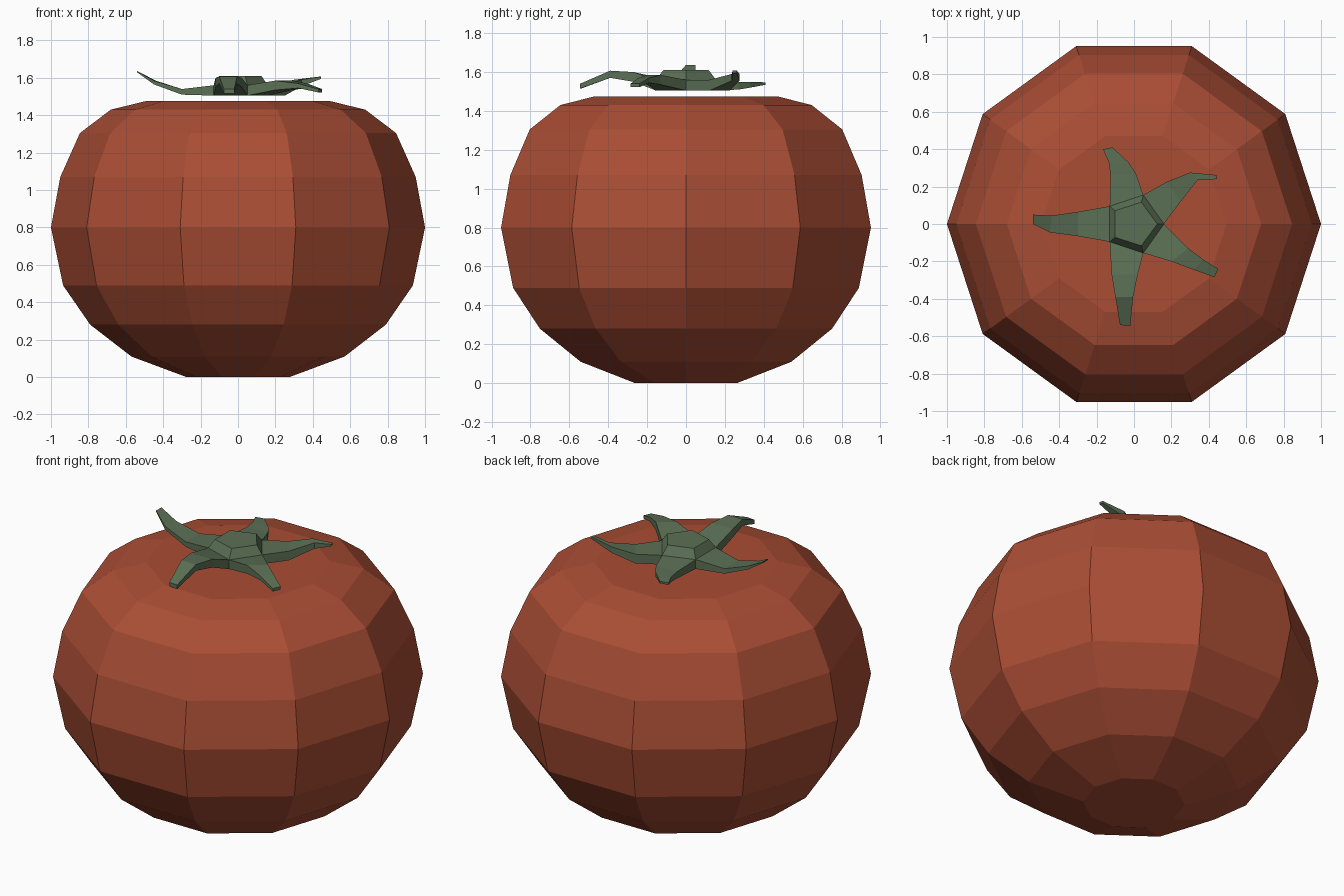
import bpy, bmesh
from math import cos, sin, pi

if "Cube" in bpy.data.objects:
    bpy.data.objects.remove(bpy.data.objects["Cube"])


def material(name, color):
    m = bpy.data.materials.new(name)
    m.diffuse_color = (*color, 1)
    m.use_nodes = True
    m.node_tree.nodes["Principled BSDF"].inputs["Base Color"].default_value = m.diffuse_color
    return m


def finish(bm, name, mat):
    bmesh.ops.recalc_face_normals(bm, faces=bm.faces)
    me = bpy.data.meshes.new(name)
    bm.to_mesh(me)
    bm.free()
    me.materials.append(mat)
    ob = bpy.data.objects.new(name, me)
    bpy.context.collection.objects.link(ob)
    return ob


def bridge(bm, a, b):
    n = len(a)
    for i in range(n):
        j = (i + 1) % n
        bm.faces.new((a[i], a[j], b[j], b[i]))


red = material("tomato_red", (0.40, 0.075, 0.035))
green = material("leaf_green", (0.105, 0.16, 0.09))

# Fruit: ten-sided lathe from (radius, height) profile
profile = [(0.275, 0), (0.57, 0.11), (0.79, 0.28), (0.935, 0.49), (1.0, 0.80),
           (0.95, 1.07), (0.845, 1.305), (0.68, 1.43), (0.495, 1.475)]
bm = bmesh.new()
rings = [[bm.verts.new((r * cos(i * pi / 5), r * sin(i * pi / 5), z))
          for i in range(10)] for r, z in profile]
for a, b in zip(rings, rings[1:]):
    bridge(bm, a, b)
bm.faces.new(rings[0])
bm.faces.new(rings[-1])
finish(bm, "fruit", red)

# Calyx hub: five-sided, bevelled on top
bm = bmesh.new()
hub = [(0.16, 0), (0.05, 0.155), (-0.13, 0.095), (-0.13, -0.095), (0.05, -0.155)]
low = [bm.verts.new((x, y, 1.505)) for x, y in hub]
rim = [bm.verts.new((x, y, 1.56)) for x, y in hub]
top = [bm.verts.new((x * 0.78, y * 0.75, 1.61)) for x, y in hub]
bridge(bm, rim, top)
bm.faces.new(low)
bm.faces.new(top)

# Leaves: stations of (right x, y, left x, y, bottom z, top z), one per hub side
leaves = [
    [(0.25, 0.12, 0.175, 0.225, 1.505, 1.56), (0.34, 0.235, 0.30, 0.275, 1.555, 1.59),
     (0.445, 0.24, 0.44, 0.262, 1.595, 1.607)],
    [(0.01, 0.27, -0.125, 0.26, 1.51, 1.55), (-0.03, 0.33, -0.135, 0.33, 1.52, 1.55),
     (-0.115, 0.41, -0.165, 0.40, 1.535, 1.547)],
    [(-0.30, 0.065, -0.30, -0.065, 1.51, 1.54), (-0.44, 0.045, -0.45, -0.045, 1.565, 1.585),
     (-0.54, 0.05, -0.54, 0.0, 1.63, 1.637)],
    [(-0.12, -0.27, 0.02, -0.27, 1.55, 1.60), (-0.10, -0.39, -0.005, -0.39, 1.57, 1.607),
     (-0.075, -0.54, -0.02, -0.545, 1.515, 1.54)],
    [(0.20, -0.20, 0.29, -0.13, 1.535, 1.585), (0.32, -0.245, 0.37, -0.19, 1.545, 1.57),
     (0.43, -0.285, 0.45, -0.24, 1.522, 1.54)],
]
for i, stations in enumerate(leaves):
    j = (i + 1) % 5
    prev = [low[i], low[j], rim[j], rim[i]]
    for ax, ay, bx, by, z0, z1 in stations:
        sec = [bm.verts.new(p) for p in
               ((ax, ay, z0), (bx, by, z0), (bx, by, z1), (ax, ay, z1))]
        bridge(bm, prev, sec)
        prev = sec
    bm.faces.new(prev)
finish(bm, "leafy_calyx", green)
